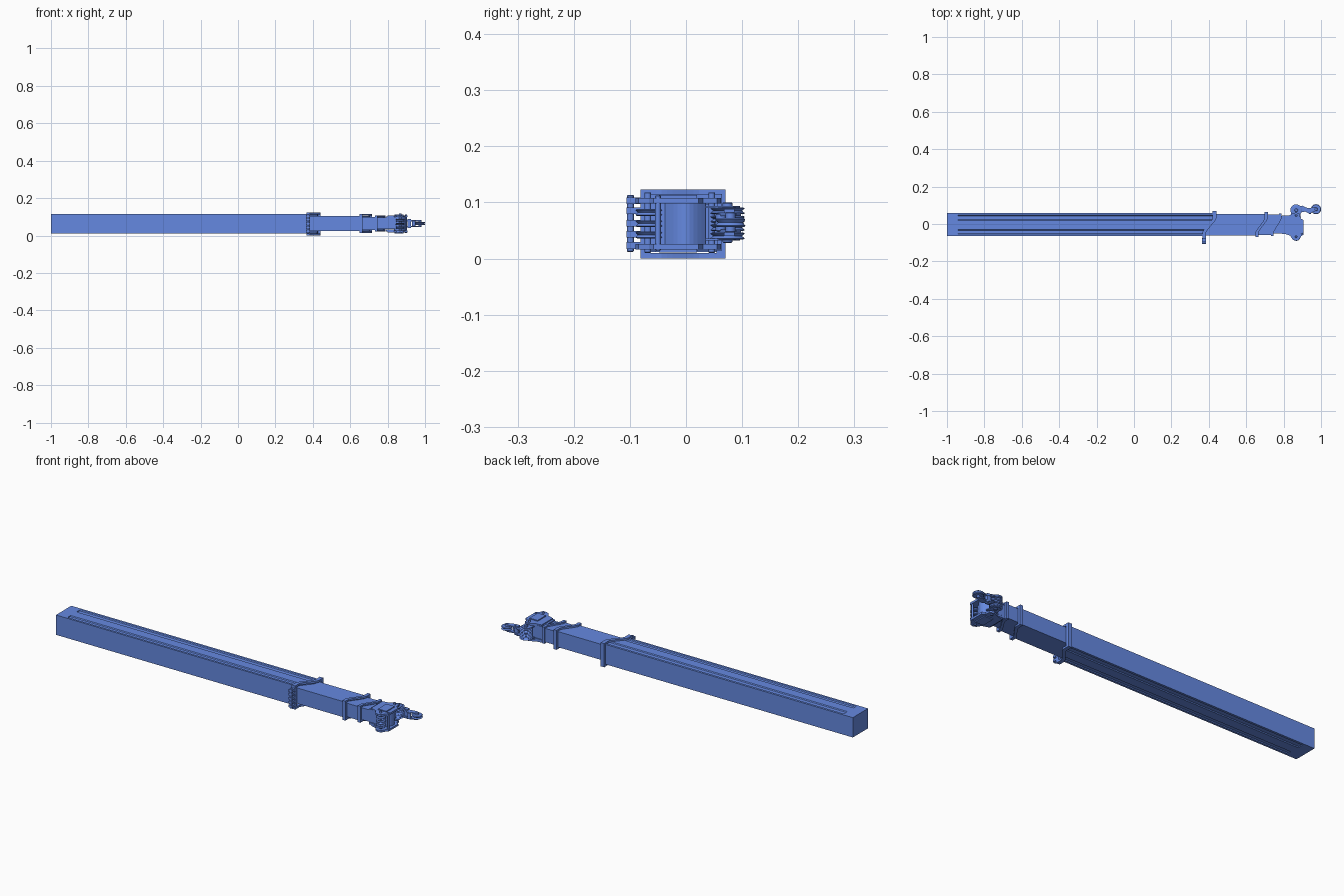
import bpy, bmesh, math

if "Cube" in bpy.data.objects:
    bpy.data.objects.remove(bpy.data.objects["Cube"])

ZC = 0.062  # mid height of the boom
BLUE = bpy.data.materials.new("blue_paint")
BLUE.diffuse_color = (0.13, 0.25, 0.75, 1)
BLUE.use_nodes = True
BLUE.node_tree.nodes["Principled BSDF"].inputs["Base Color"].default_value = BLUE.diffuse_color


def finish(name, bm, smooth=False):
    bmesh.ops.remove_doubles(bm, verts=bm.verts, dist=1e-6)
    bmesh.ops.recalc_face_normals(bm, faces=bm.faces)
    me = bpy.data.meshes.new(name)
    bm.to_mesh(me)
    bm.free()
    me.materials.append(BLUE)
    ob = bpy.data.objects.new(name, me)
    bpy.context.collection.objects.link(ob)
    if smooth:
        bpy.ops.object.select_all(action='DESELECT')
        ob.select_set(True)
        bpy.context.view_layer.objects.active = ob
        bpy.ops.object.shade_smooth_by_angle(angle=math.radians(35))
    return ob


def plate(name, pts, z0, z1):
    """Plan outline extruded upwards."""
    bm = bmesh.new()
    f = bm.faces.new([bm.verts.new((x, y, z0)) for x, y in pts])
    r = bmesh.ops.extrude_face_region(bm, geom=[f])
    for v in r['geom']:
        if isinstance(v, bmesh.types.BMVert):
            v.co.z = z1
    return finish(name, bm)


def box(name, x0, x1, y0, y1, z0, z1):
    return plate(name, [(x0, y0), (x1, y0), (x1, y1), (x0, y1)], z0, z1)


def lathe(name, x, y, profile, n=28):
    """Profile of (radius, z) spun around a vertical axis."""
    bm = bmesh.new()
    rings = [[bm.verts.new((x + r * math.cos(2 * math.pi * i / n),
                            y + r * math.sin(2 * math.pi * i / n), z)) for i in range(n)]
             for r, z in profile]
    for a, b in zip(rings, rings[1:]):
        for i in range(n):
            j = (i + 1) % n
            bm.faces.new((a[i], a[j], b[j], b[i]))
    bm.faces.new(rings[0])
    bm.faces.new(rings[-1])
    return finish(name, bm, True)


def pin(name, x, y, r, z0, z1):
    c = r * 0.2
    return lathe(name, x, y, [(r - c, z0), (r, z0 + c), (r, z1 - c), (r - c, z1)], 20)


def sheave(name, x, y, z, r, h):
    return lathe(name, x, y, [(r * .5, z - h), (r * .9, z - h), (r, z - h * .7), (r * .82, z),
                              (r, z + h * .7), (r * .9, z + h), (r * .5, z + h)])


def s_curve(xa, xb, y):
    """S-shaped end of each boom section, seen from above."""
    t = min(1, max(0, (y + 0.045) / 0.075))
    t = 0.7 * t + 0.3 * t * t * (3 - 2 * t)
    return xa + (xb - xa) * t


def tube(name, x0, xa, xb, cols):
    """Boom section from columns (y, bottom, top), with an S-shaped far end."""
    bm = bmesh.new()
    c = []
    for y, zb, zt in cols:
        xe = s_curve(xa, xb, y)
        c.append([bm.verts.new(p) for p in ((x0, y, zb), (x0, y, zt), (xe, y, zt), (xe, y, zb))])
    for a, b in zip(c, c[1:]):
        for k in range(4):
            m = (k + 1) % 4
            bm.faces.new((a[k], a[m], b[m], b[k]))
    bm.faces.new(c[0])
    bm.faces.new(c[-1])
    return finish(name, bm)


def plain(y0, y1, z0, z1, n=10):
    return [(y0 + (y1 - y0) * i / n, z0, z1) for i in range(n + 1)]


def collar(name, xa, xb, y0, y1, z0, z1, w, t):
    """Band around a boom section: S strips above and below, straight side bars."""
    ys = [y0 + (y1 - y0) * i / 16 for i in range(17)]
    pts = [(s_curve(xa, xb, y), y) for y in ys]
    pts += [(x + w, y) for x, y in reversed(pts)]
    plate(name + "_top", pts, z1 - t, z1)
    plate(name + "_bottom", pts, z0, z0 + t)
    box(name + "_front", xa, xa + w, y0, y0 + t * 1.6, z0 + t, z1 - t)
    box(name + "_back", xb, xb + w, y1 - t * 1.6, y1, z0 + t, z1 - t)


# Outer boom with pressed channels above and below
z0, z1, d = 0.012, 0.115, 0.004
cols = [(-0.065, z0, z1), (-0.054, z0, z1), (-0.050, z0 + d, z1 - d), (-0.034, z0 + d, z1 - d),
        (-0.030, z0, z1), (-0.010, z0, z1), (0.005, z0, z1), (0.019, z0, z1),
        (0.023, z0 + d, z1 - d), (0.044, z0 + d, z1 - d), (0.048, z0, z1), (0.060, z0, z1)]
box("outer_boom_base", -1.0, -0.94, -0.065, 0.060, z0, z1)
tube("outer_boom", -0.94, 0.372, 0.428, cols)

# Inner boom sections
tube("middle_boom", 0.30, 0.655, 0.705, plain(-0.062, 0.053, 0.024, 0.105))
tube("inner_boom", 0.60, 0.738, 0.782, plain(-0.058, 0.050, 0.029, 0.100))
box("tip_boom", 0.70, 0.85, -0.052, 0.044, 0.034, 0.096)

# Collars
collar("outer_collar", 0.365, 0.421, -0.081, 0.070, 0.0, 0.123, 0.020, 0.010)
collar("middle_collar", 0.649, 0.699, -0.070, 0.064, 0.014, 0.115, 0.017, 0.009)
collar("inner_collar", 0.732, 0.774, -0.064, 0.056, 0.022, 0.108, 0.015, 0.008)

# Hinge lugs on the front of the outer collar
for i, z in enumerate((0.023, 0.043, 0.063, 0.085, 0.103)):
    box(f"collar_lug_{i}", 0.364, 0.384, -0.106, -0.075, z - 0.006, z + 0.006)
pin("collar_lug_pin", 0.374, -0.099, 0.006, 0.012, 0.113)

# Boom head: flared cheek plates above and below
cheek = [(0.80, -0.050), (0.835, -0.062), (0.848, -0.083), (0.865, -0.090), (0.882, -0.085),
         (0.893, -0.066), (0.905, -0.058), (0.905, 0.022), (0.890, 0.030), (0.886, 0.055),
         (0.865, 0.062), (0.845, 0.055), (0.830, 0.046), (0.80, 0.042)]
for s, n in ((1, "top"), (-1, "bottom")):
    a, b = sorted((ZC + s * 0.036, ZC + s * 0.046))
    plate("head_cheek_" + n, cheek, a, b)
    a, b = sorted((ZC + s * 0.046, ZC + s * 0.051))
    box("head_pad_" + n, 0.838, 0.885, -0.048, 0.020, a, b)
    # Flare between tip and head
    a, b = sorted((ZC + s * 0.030, ZC + s * 0.040))
    box("head_flare_" + n, 0.79, 0.84, -0.054, 0.046, a, b)
box("head_core", 0.84, 0.872, -0.045, 0.036, 0.026, 0.098)

# Curved end panel of the head
arc = [(0.872 + 0.022 * math.sin(math.pi * i / 10), -0.037 + 0.0072 * i) for i in range(11)]
plate("head_end_panel", arc, 0.026, 0.098)

# Front sheaves and lugs
for i, z in enumerate((0.042, 0.062, 0.082)):
    sheave(f"front_sheave_{i}", 0.867, -0.066, z, 0.024, 0.006)
pin("front_sheave_pin", 0.867, -0.068, 0.006, 0.010, 0.118)
pin("head_back_pin", 0.867, 0.046, 0.006, 0.010, 0.118)
pin("head_corner_pin", 0.898, -0.050, 0.005, 0.014, 0.112)

# Back sheaves on their bracket
for i, z in enumerate((0.040, 0.055, 0.070, 0.085)):
    sheave(f"back_sheave_{i}", 0.867, 0.074, z, 0.031, 0.006)
pin("back_sheave_pin", 0.867, 0.074, 0.009, 0.028, 0.100)
for z in (0.032, 0.090):
    plate("back_sheave_bracket", [(0.835, 0.035), (0.892, 0.035), (0.888, 0.085),
                                  (0.867, 0.096), (0.845, 0.085)], z, z + 0.004)

# Jib link reaching forward to the tip sheave
link = [(0.862, 0.090), (0.900, 0.098), (0.930, 0.084), (0.965, 0.090), (0.972, 0.070),
        (0.935, 0.056), (0.915, 0.066), (0.880, 0.062)]
for z in (0.046, 0.076):
    plate("jib_link", link, z, z + 0.006)
box("jib_spacer", 0.905, 0.925, 0.068, 0.086, 0.040, 0.088)
pin("jib_lower_roller", 0.940, 0.062, 0.009, 0.048, 0.080)
sheave("tip_sheave", 0.973, 0.079, 0.064, 0.027, 0.008)
pin("tip_sheave_pin", 0.973, 0.079, 0.009, 0.046, 0.083)
